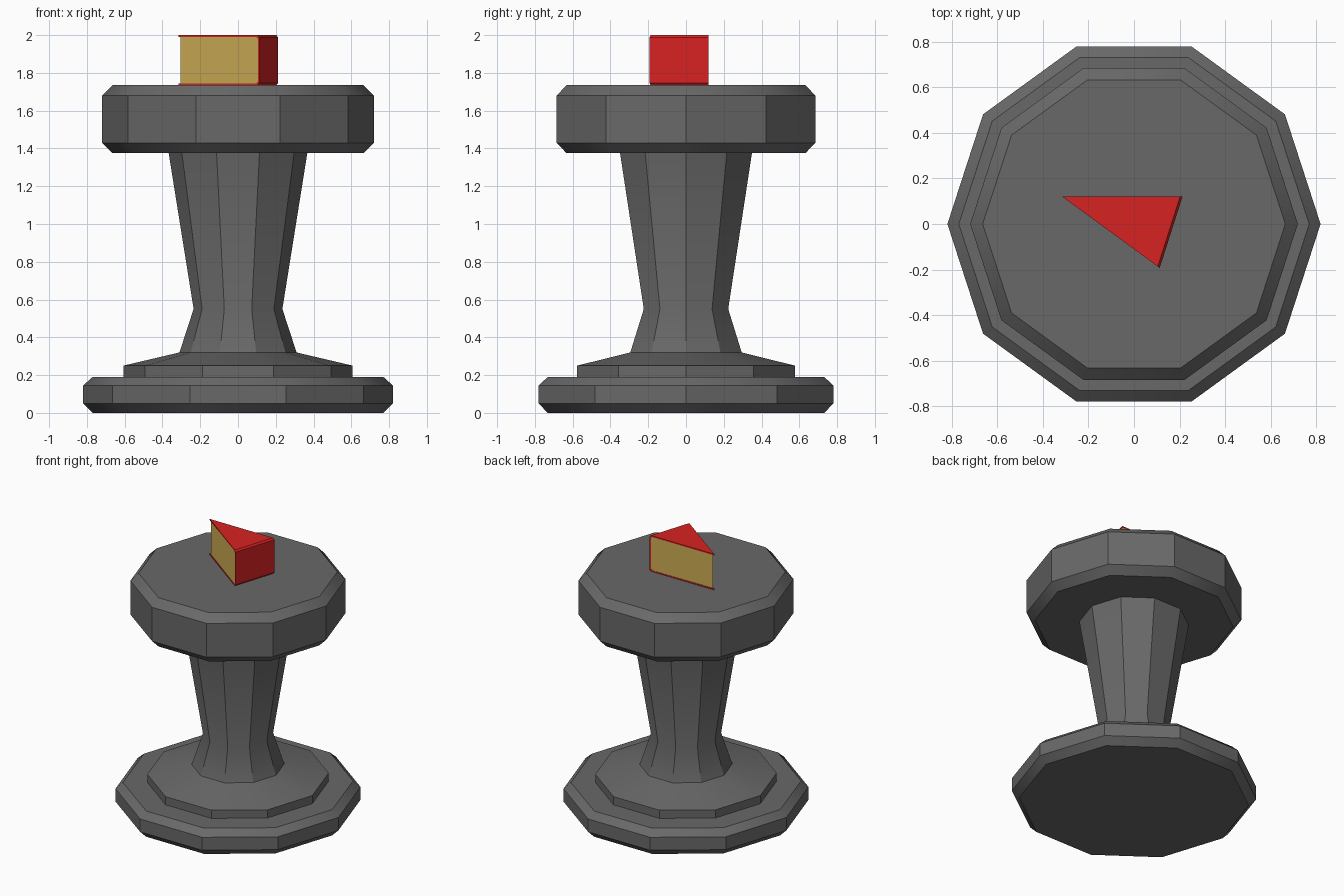
import bpy, bmesh, math
from mathutils import Vector

if "Cube" in bpy.data.objects:
    bpy.data.objects.remove(bpy.data.objects["Cube"])


def material(name, rgb):
    m = bpy.data.materials.new(name)
    m.diffuse_color = (*rgb, 1)
    m.use_nodes = True
    m.node_tree.nodes["Principled BSDF"].inputs["Base Color"].default_value = m.diffuse_color
    return m


GREY = material("dark grey stone", (0.14, 0.14, 0.14))
RED = material("red rind", (0.68, 0.016, 0.016))
YELLOW = material("yellow cheese", (0.62, 0.42, 0.09))


def finish(bm, name, mat, smooth=False):
    bmesh.ops.remove_doubles(bm, verts=bm.verts, dist=1e-5)
    bmesh.ops.recalc_face_normals(bm, faces=bm.faces)
    me = bpy.data.meshes.new(name)
    bm.to_mesh(me)
    bm.free()
    me.materials.append(mat)
    if smooth:
        me.shade_smooth()
        me.set_sharp_from_angle(angle=math.radians(30))
    ob = bpy.data.objects.new(name, me)
    bpy.context.collection.objects.link(ob)
    return ob


def lathe(name, profile, n=10):
    """Closed ten-sided turned part from (radius, z) points."""
    bm = bmesh.new()
    rings = [[bm.verts.new((r * math.cos(2 * math.pi * i / n),
                            r * math.sin(2 * math.pi * i / n), z))
              for i in range(n)] for r, z in profile]
    for a, b in zip(rings, rings[1:]):
        for i in range(n):
            j = (i + 1) % n
            bm.faces.new((a[i], a[j], b[j], b[i]))
    bm.faces.new(rings[0])
    bm.faces.new(rings[-1])
    return finish(bm, name, GREY, smooth=True)


# Pedestal: foot, stepped collar flaring into the stem, thick top slab
lathe("foot", [(0.77, 0), (0.82, 0.05), (0.82, 0.145), (0.77, 0.19)])
lathe("stem", [(0.607, 0.19), (0.607, 0.25), (0.31, 0.32),
               (0.235, 0.55), (0.367, 1.375)])
lathe("top_slab", [(0.665, 1.375), (0.72, 1.43), (0.72, 1.68), (0.665, 1.735)])

# Cheese wedge: rind shell around top, bottom and outer end
TIP, A, B = Vector((-0.315, 0.12)), Vector((0.213, 0.12)), Vector((0.113, -0.193))
Z0, Z1, C, T = 1.735, 2.0, 0.02, 0.009   # bottom, top, corner chamfer, rind


def section(inset):
    """C-shaped (fraction along wedge, z) section of the rind."""
    e, lo, hi, c = 1 - 2 * inset, Z0 + inset, Z1 - inset, C * 0.6
    return [(0, lo), (e - C, lo), (e, lo + c), (e, hi - c), (e - C, hi), (0, hi)]


bm = bmesh.new()
outer, inner = section(0), section(T)


def point(s, end):
    p = TIP.lerp(end, s[0])
    return (p.x, p.y, s[1])


def add(*coords):
    unique = list(dict.fromkeys(coords))   # tip quads become triangles
    if len(unique) > 2:
        bm.faces.new([bm.verts.new(c) for c in unique])


for i in range(5):
    j = i + 1
    for s in (outer, inner):
        add(point(s[i], A), point(s[j], A), point(s[j], B), point(s[i], B))
    for end in (A, B):
        add(point(outer[i], end), point(outer[j], end),
            point(inner[j], end), point(inner[i], end))
finish(bm, "cheese_rind", RED)

# Slightly recessed cheese body inside the rind
axis = ((A + B) / 2 - TIP).normalized()
side = (A - B).normalized()
d = 0.012
bm = bmesh.new()
tri = [TIP + axis * d, A - side * 0.004 - axis * 0.008, B + side * 0.004 - axis * 0.008]
low = [bm.verts.new((p.x, p.y, Z0 + T / 2)) for p in tri]
high = [bm.verts.new((p.x, p.y, Z1 - T / 2)) for p in tri]
bm.faces.new(low)
bm.faces.new(high)
for i in range(3):
    j = (i + 1) % 3
    bm.faces.new((low[i], low[j], high[j], high[i]))
finish(bm, "cheese_body", YELLOW)
